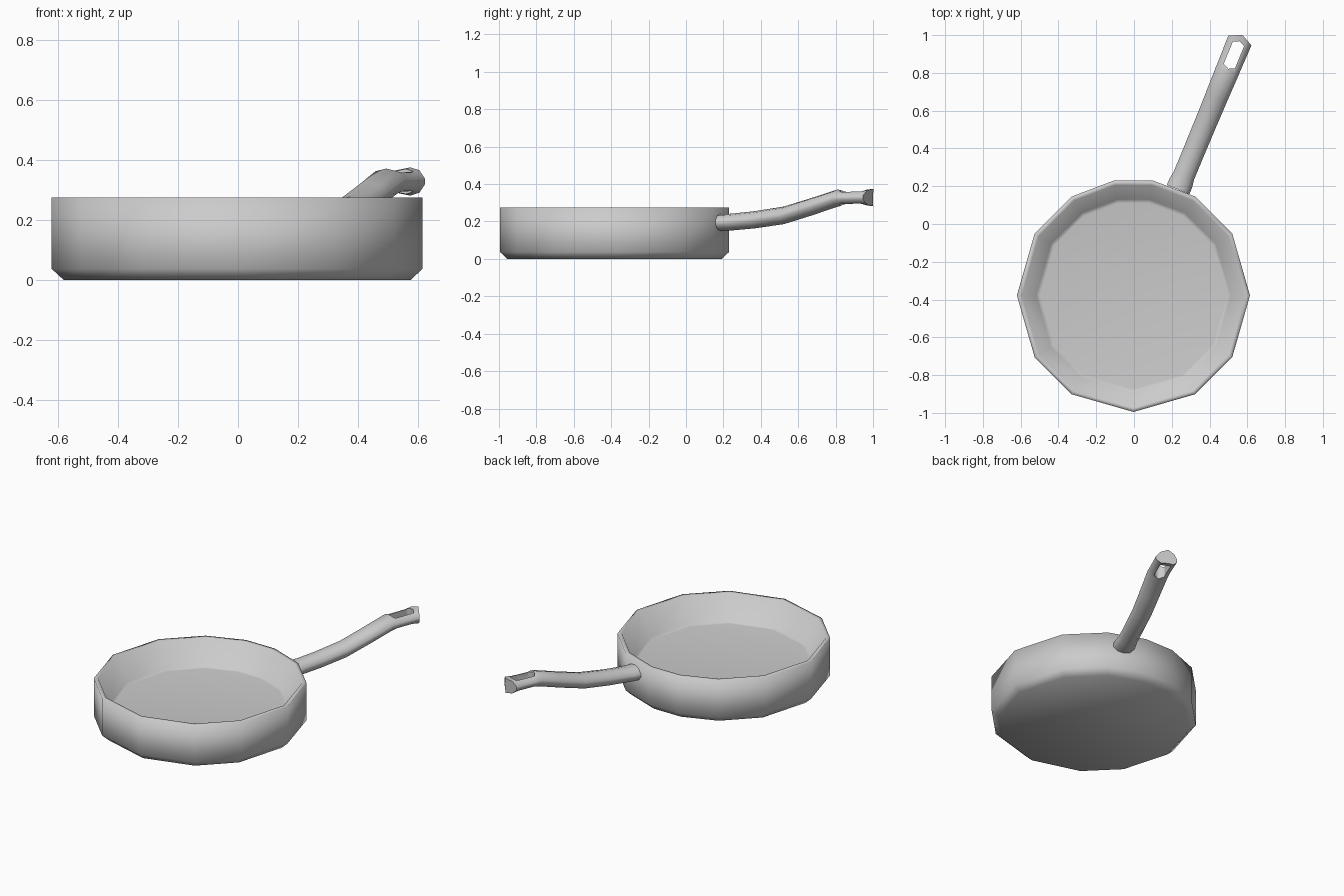
import bpy, bmesh, math
from mathutils import Vector

cube = bpy.data.objects.get("Cube")
if cube:
    bpy.data.objects.remove(cube)

metal = bpy.data.materials.new("grey metal")
metal.use_nodes = True
colour = (0.6, 0.6, 0.6, 1)
metal.diffuse_color = colour
metal.node_tree.nodes["Principled BSDF"].inputs["Base Color"].default_value = colour


def loft(name, rings):
    """Skin a list of equal-length rings and cap both ends."""
    bm = bmesh.new()
    loops = [[bm.verts.new(p) for p in ring] for ring in rings]
    n = len(loops[0])
    for a, b in zip(loops, loops[1:]):
        for i in range(n):
            j = (i + 1) % n
            bm.faces.new((a[i], a[j], b[j], b[i]))
    bm.faces.new(loops[0])
    bm.faces.new(loops[-1])
    bmesh.ops.recalc_face_normals(bm, faces=bm.faces)
    mesh = bpy.data.meshes.new(name)
    bm.to_mesh(mesh)
    bm.free()
    obj = bpy.data.objects.new(name, mesh)
    bpy.context.collection.objects.link(obj)
    mesh.materials.append(metal)
    return obj


def smooth(obj, degrees):
    bpy.ops.object.select_all(action='DESELECT')
    obj.select_set(True)
    bpy.context.view_layer.objects.active = obj
    bpy.ops.object.shade_smooth_by_angle(angle=math.radians(degrees))


# Pan body: mirrored uneven polygon, profile runs from base up and into the bowl
half = [-90, -58, -32, 0, 32, 58, 80.5]
angles = half + [180 - a for a in reversed(half[1:])]
profile = [(0.577, 0), (0.617, 0.037), (0.617, 0.275), (0.592, 0.275),
           (0.515, 0.125), (0.495, 0.122)]
centre_x, centre_y = -0.003, -0.378
pan = loft("pan_body", [
    [(centre_x + r * math.cos(math.radians(a)),
      centre_y + r * math.sin(math.radians(a)), z)
     for a in angles] for r, z in profile])
smooth(pan, 180)

# Handle: faceted tube rising away from the pan wall
start = Vector((0.245, 0.21, 0))
along = Vector((0.383, 0.924, 0))
across = Vector((0.924, -0.383, 0))
up = Vector((0, 0, 1))
# distance, centre height, half width, half thickness
stations = [(-0.03, 0.195, 0.065, 0.045), (0.01, 0.195, 0.064, 0.045),
            (0.05, 0.198, 0.058, 0.045), (0.17, 0.209, 0.058, 0.046),
            (0.34, 0.233, 0.059, 0.047), (0.5, 0.279, 0.061, 0.047),
            (0.65, 0.325, 0.064, 0.046), (0.69, 0.326, 0.064, 0.038),
            (0.79, 0.328, 0.066, 0.038), (0.824, 0.328, 0.066, 0.047)]
tip = 0.033


def section(t, z, w, h, point=0.0):
    ring = []
    for u, v in ((1, .22), (.62, .8), (0, 1), (-.62, .8), (-1, .22),
                 (-1, -.22), (-.62, -.8), (0, -1), (.62, -.8), (1, -.22)):
        ring.append(start + along * (t + point * (1 - abs(u)))
                    + across * (u * w) + up * (z + v * h))
    return ring


handle = loft("handle", [section(*s, tip if s is stations[-1] else 0)
                         for s in stations])

# Hanging hole: elongated hexagon cut through the handle end
outline = [(0.662, 0), (0.678, 0.032), (0.805, 0.032),
           (0.82, 0), (0.805, -0.032), (0.678, -0.032)]
cutter = loft("hole_cutter", [
    [start + along * t + across * w + up * z for t, w in outline]
    for z in (0.2, 0.5)])
cut = handle.modifiers.new("hanging hole", 'BOOLEAN')
cut.object = cutter
cut.solver = 'EXACT'
bpy.context.view_layer.objects.active = handle
bpy.ops.object.modifier_apply(modifier=cut.name)
bpy.data.objects.remove(cutter)
smooth(handle, 65)
